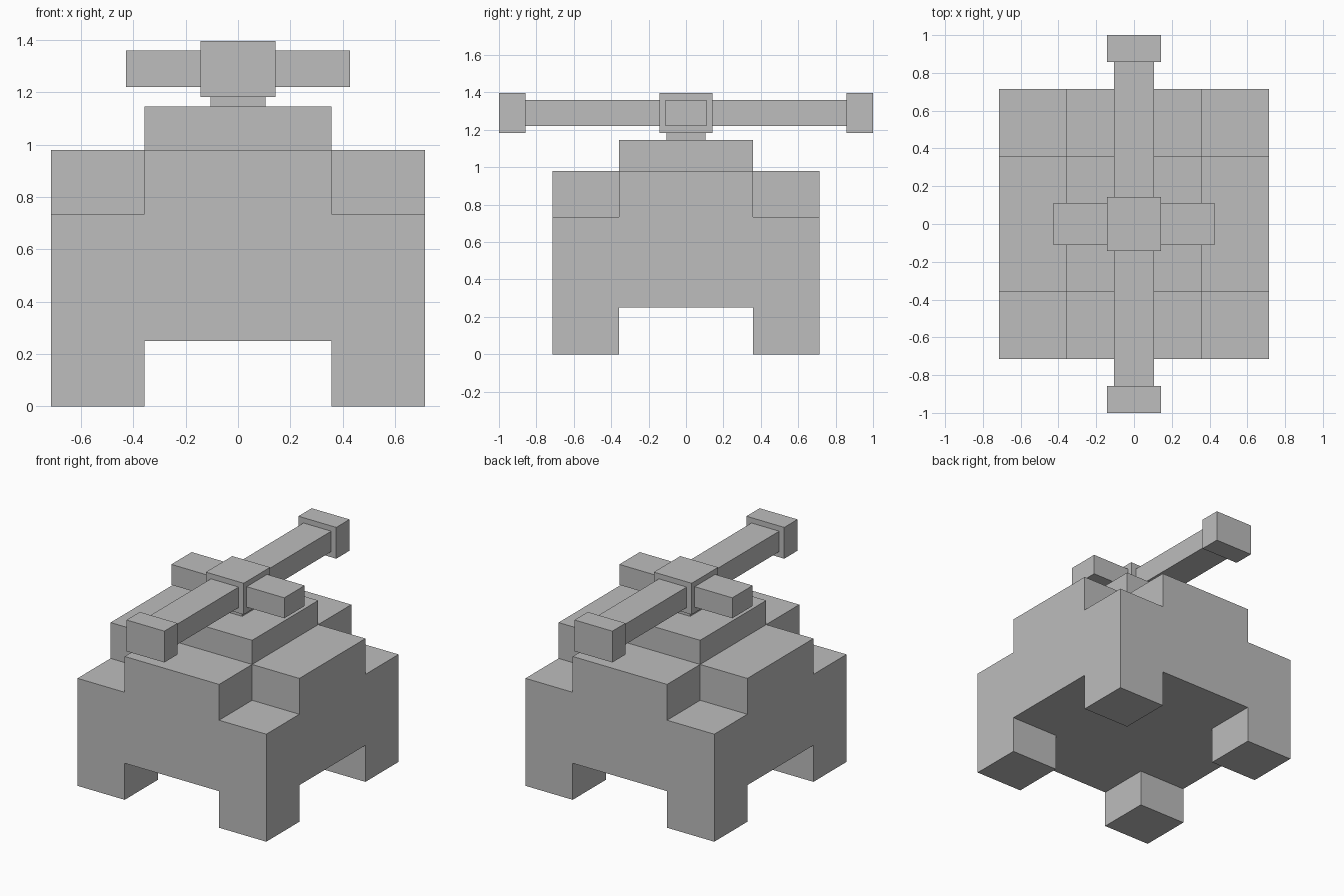
import bpy, bmesh
from mathutils import Vector

if "Cube" in bpy.data.objects:
    bpy.data.objects.remove(bpy.data.objects["Cube"])

grey = bpy.data.materials.new("plain grey")
grey.diffuse_color = (0.51, 0.51, 0.51, 1)
grey.use_nodes = True
grey.node_tree.nodes["Principled BSDF"].inputs["Base Color"].default_value = grey.diffuse_color


def finish(name, bm):
    """Turn a bmesh into a named grey object."""
    bmesh.ops.recalc_face_normals(bm, faces=bm.faces)
    mesh = bpy.data.meshes.new(name)
    bm.to_mesh(mesh)
    bm.free()
    mesh.materials.append(grey)
    obj = bpy.data.objects.new(name, mesh)
    bpy.context.collection.objects.link(obj)
    return obj


def box(name, x, y, z):
    """Box from (min, max) ranges on each axis."""
    bm = bmesh.new()
    bmesh.ops.create_cube(bm, size=1)
    for v in bm.verts:
        v.co = Vector([(a + b) / 2 + c * (b - a) for (a, b), c in zip((x, y, z), v.co)])
    return finish(name, bm)


# Stepped body: one closed shell around a 3 x 3 block of columns
plan = (-0.714, -0.357, 0.357, 0.714)
levels = (0, 0.25, 0.735, 0.98, 1.145)
cuts = (plan, plan, levels)
spans = {0: (1, 4), 1: (1, 3), 2: (0, 2)}  # centre, sides, corner legs


def solid(cell):
    i, j, k = cell
    if not (0 <= i < 3 and 0 <= j < 3):
        return False
    low, high = spans[(i != 1) + (j != 1)]
    return low <= k < high


bm = bmesh.new()
for cell in [(i, j, k) for i in range(3) for j in range(3) for k in range(4)]:
    if not solid(cell):
        continue
    for axis in range(3):
        u, w = (axis + 1) % 3, (axis + 2) % 3
        for side in (0, 1):
            beside = list(cell)
            beside[axis] += 2 * side - 1
            if solid(beside):
                continue
            corners = []
            for du, dw in ((0, 0), (1, 0), (1, 1), (0, 1)):
                idx = list(cell)
                idx[axis] += side
                idx[u] += du
                idx[w] += dw
                corners.append(bm.verts.new([cuts[n][idx[n]] for n in range(3)]))
            bm.faces.new(corners)
bmesh.ops.remove_doubles(bm, verts=bm.verts, dist=0.0001)
bmesh.ops.recalc_face_normals(bm, faces=bm.faces)
bmesh.ops.dissolve_limit(bm, angle_limit=0.01, verts=bm.verts, edges=bm.edges)
finish("body", bm)

# Neck and hub on top of the body
box("neck", (-0.105, 0.105), (-0.105, 0.105), (1.145, 1.182))
box("hub", (-0.143, 0.143), (-0.143, 0.143), (1.182, 1.396))

# Long beams with end blocks, and short side arms
for s, end in ((-1, "front"), (1, "back")):
    box(end + "_beam", (-0.105, 0.105), sorted((s * 0.143, s * 0.857)), (1.22, 1.36))
    box(end + "_end_block", (-0.143, 0.143), sorted((s * 0.857, s * 1.0)), (1.182, 1.396))
for s, side in ((-1, "left"), (1, "right")):
    box(side + "_arm", sorted((s * 0.143, s * 0.427)), (-0.11, 0.11), (1.22, 1.36))
